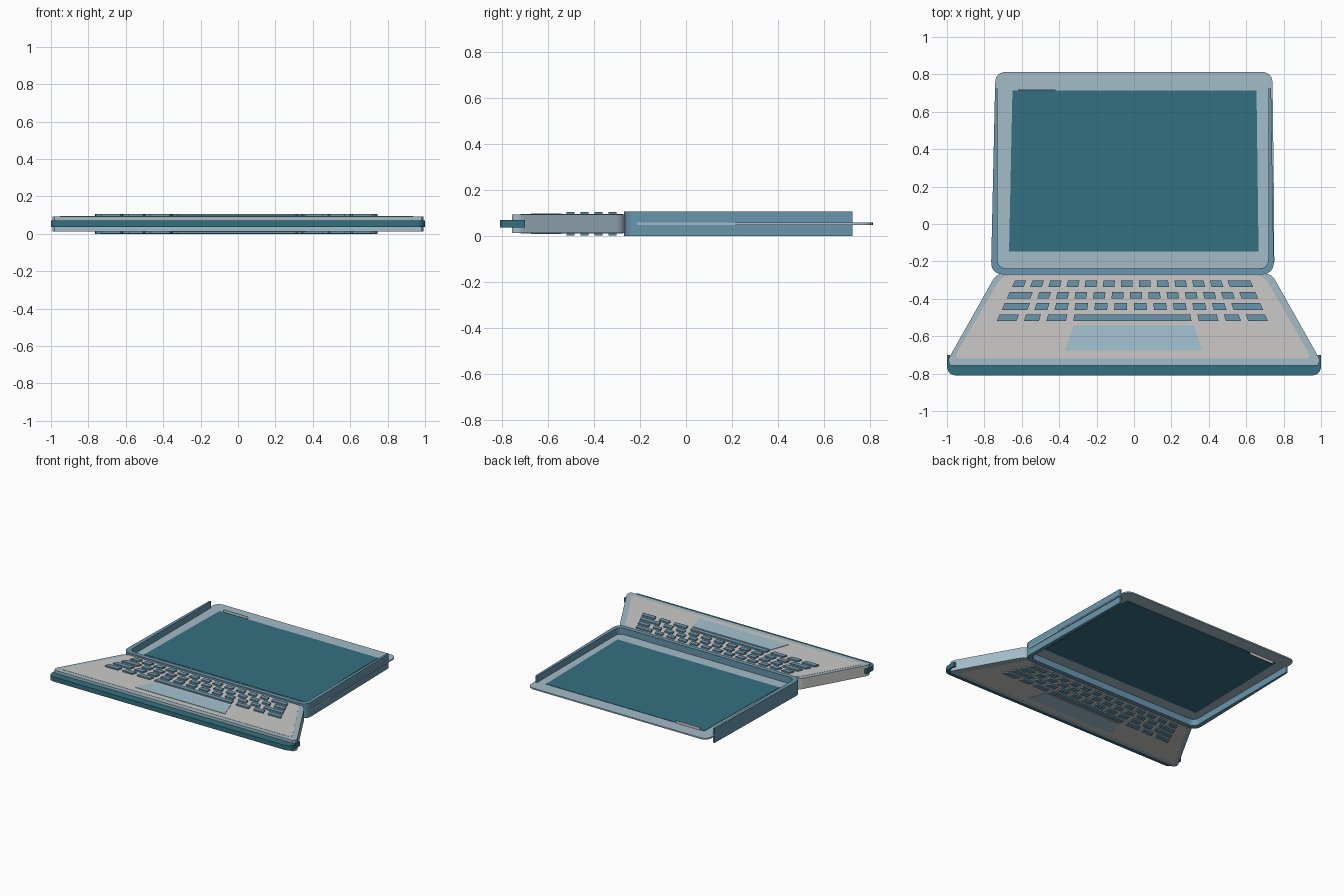
import bpy, bmesh
from mathutils import Vector

cube = bpy.data.objects.get("Cube")
if cube:
    bpy.data.objects.remove(cube, do_unlink=True)


def material(name, rgb):
    """Flat colour given as 0-255 display values."""
    lin = [((c / 255 + 0.055) / 1.055) ** 2.4 for c in rgb]
    m = bpy.data.materials.new(name)
    m.use_nodes = True
    m.diffuse_color = (*lin, 1)
    m.node_tree.nodes["Principled BSDF"].inputs["Base Color"].default_value = (*lin, 1)
    return m


TEAL = material("dark_teal", (52, 112, 128))
BLUE = material("mid_blue", (104, 150, 173))
PALE = material("pale_blue", (164, 188, 201))
PAD = material("pad_blue", (164, 195, 210))
GREY = material("warm_grey", (203, 202, 201))
MID = 0.0535  # every part is centred on this height


def rounded(corners):
    """Turn (x, y, radius) corners into a polygon with rounded corners."""
    out = []
    n = len(corners)
    for i, (x, y, r) in enumerate(corners):
        p = Vector((x, y))
        if r == 0:
            out.append(p)
            continue
        a = (Vector(corners[i - 1][:2]) - p).normalized() * r + p
        b = (Vector(corners[(i + 1) % n][:2]) - p).normalized() * r + p
        for k in range(7):
            t = k / 6
            out.append(a * (1 - t) ** 2 + p * 2 * t * (1 - t) + b * t * t)
    return out


def add_prism(bm, pts, half):
    """Extrude a polygon evenly above and below the middle height."""
    face = bm.faces.new([bm.verts.new((p[0], p[1], MID - half)) for p in pts])
    new = bmesh.ops.extrude_face_region(bm, geom=[face])["geom"]
    verts = [v for v in new if isinstance(v, bmesh.types.BMVert)]
    bmesh.ops.translate(bm, verts=verts, vec=(0, 0, 2 * half))


def make(name, shapes, half, *mats):
    bm = bmesh.new()
    for pts in shapes:
        add_prism(bm, pts, half)
    bmesh.ops.recalc_face_normals(bm, faces=bm.faces)
    mesh = bpy.data.meshes.new(name)
    bm.to_mesh(mesh)
    bm.free()
    for m in mats:
        mesh.materials.append(m)
    obj = bpy.data.objects.new(name, mesh)
    bpy.context.collection.objects.link(obj)
    return obj


# Screen: deep U-shaped wall, thin bezel panel and display
make("screen_wall", [rounded([
    (-0.743, 0.725, 0), (-0.765, -0.27, 0.07), (0.748, -0.27, 0.07), (0.733, 0.725, 0),
    (0.718, 0.725, 0), (0.718, -0.237, 0.05), (-0.73, -0.237, 0.05), (-0.729, 0.725, 0)])],
    0.0535, BLUE)
make("screen_bezel", [rounded([
    (-0.742, 0.813, 0.06), (-0.745, -0.25, 0.06), (0.735, -0.25, 0.04), (0.75, -0.2, 0),
    (0.748, 0.15, 0), (0.74, 0.813, 0.06)])], 0.005, PALE)
make("display", [[(-0.65, 0.713), (-0.668, -0.147), (0.666, -0.147), (0.655, 0.713)]],
     0.0075, TEAL)
make("top_fin", [[(-0.62, 0.715), (-0.42, 0.715), (-0.42, 0.718), (-0.62, 0.718)]],
     0.025, GREY)

# Base: rim around the deck, with a grey right flank
rim = make("base_rim", [rounded([
    (-0.735, -0.265, 0.04), (-1.0, -0.735, 0.03), (-0.985, -0.752, 0),
    (0.985, -0.752, 0), (1.0, -0.735, 0.03), (0.735, -0.265, 0.04)])],
    0.04, PALE, GREY)
for f in rim.data.polygons:
    if f.normal.x > 0.7:
        f.material_index = 1
make("deck", [rounded([
    (-0.705, -0.275, 0.05), (-0.965, -0.72, 0.04), (0.95, -0.72, 0.04), (0.695, -0.275, 0.05)])],
    0.0415, GREY)
make("front_strip", [rounded([
    (-1.0, -0.7, 0), (-1.0, -0.81, 0.055), (1.0, -0.81, 0.055), (1.0, -0.7, 0)])],
    0.017, TEAL)
make("trackpad", [[(-0.322, -0.542), (-0.37, -0.675), (0.365, -0.675), (0.32, -0.542)]],
     0.0445, PAD)


def key(x0, x1, y0, y1):
    """Key outline that fans out towards the front."""
    s0, s1 = 1 + 0.7 * (-0.3 - y0), 1 + 0.7 * (-0.3 - y1)
    return [(x0 * s0, y0), (x0 * s1, y1), (x1 * s1, y1), (x1 * s0, y0)]


# Keyboard rows as relative key widths
rows = [[1] * 12 + [2],
        [2] + [1] * 11 + [1.4],
        [2] + [1] * 10 + [2.3],
        [1.7, 1.3, 1.7, 10.2, 1.7, 1.3, 1.7]]
gap, left, right = 0.034, -0.636, 0.621
keys = []
for r, widths in enumerate(rows):
    y = -0.302 - 0.0608 * r
    unit = (right - left - gap * (len(widths) - 1)) / sum(widths)
    x = left
    for w in widths:
        keys.append(key(x, x + w * unit, y, y - 0.035))
        x += w * unit + gap
make("keys", keys, 0.0515, BLUE)
